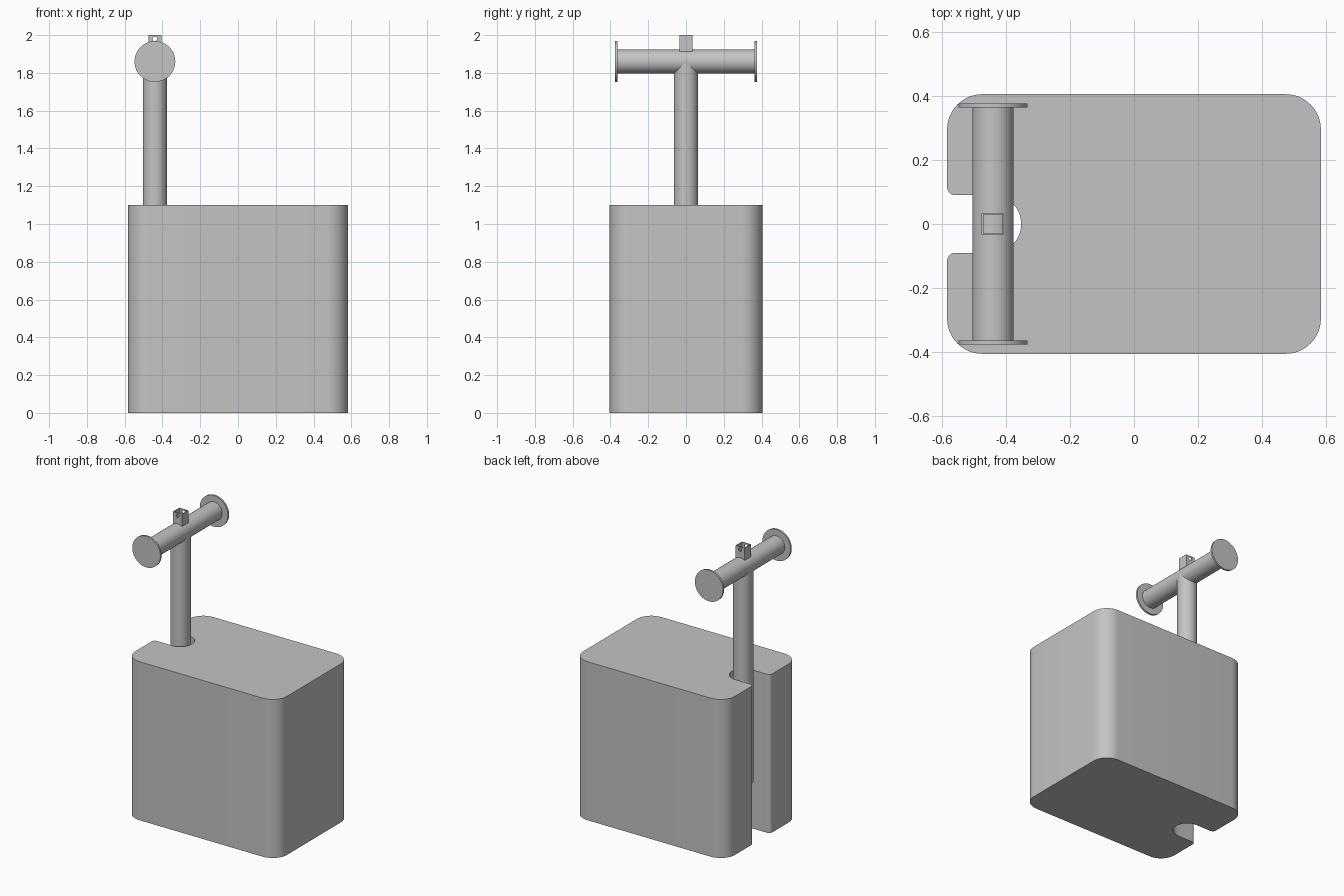
import bpy
import bmesh
from math import pi, radians, tan
from mathutils import Vector, Matrix

cube = bpy.data.objects.get("Cube")
if cube:
    bpy.data.objects.remove(cube, do_unlink=True)

grey = bpy.data.materials.new("plain grey")
grey.use_nodes = True
colour = (0.55, 0.55, 0.55, 1)
grey.diffuse_color = colour
grey.node_tree.nodes["Principled BSDF"].inputs["Base Color"].default_value = colour

POST_X = -0.44   # axis of the post
BAR_Z = 1.86     # axis of the crossbar


def finish(name, bm):
    bmesh.ops.recalc_face_normals(bm, faces=bm.faces)
    mesh = bpy.data.meshes.new(name)
    bm.to_mesh(mesh)
    bm.free()
    mesh.materials.append(grey)
    obj = bpy.data.objects.new(name, mesh)
    bpy.context.collection.objects.link(obj)
    return obj


def smooth(obj):
    bpy.ops.object.select_all(action="DESELECT")
    obj.select_set(True)
    bpy.context.view_layer.objects.active = obj
    bpy.ops.object.shade_smooth_by_angle(angle=radians(30))


def rounded_outline(corners, steps=12):
    """Replace each (x, y, radius) corner with an arc."""
    points = []
    for i, (x, y, r) in enumerate(corners):
        p = Vector((x, y))
        a = (Vector(corners[i - 1][:2]) - p).normalized()
        b = (Vector(corners[(i + 1) % len(corners)][:2]) - p).normalized()
        half = a.angle(b) / 2
        start = p + a * (r / tan(half))
        centre = start + (b - a * a.dot(b)).normalized() * r
        sweep = (start - centre).angle_signed(p + b * (r / tan(half)) - centre)
        for k in range(steps + 1):
            arm = (start - centre).to_3d()
            arm.rotate(Matrix.Rotation(-sweep * k / steps, 3, "Z"))
            points.append(centre + arm.to_2d())
    return points


def prism(name, outline, z0, z1):
    bm = bmesh.new()
    face = bm.faces.new([bm.verts.new((p.x, p.y, z0)) for p in outline])
    top = bmesh.ops.extrude_face_region(bm, geom=[face])["geom"]
    verts = [v for v in top if isinstance(v, bmesh.types.BMVert)]
    bmesh.ops.translate(bm, verts=verts, vec=(0, 0, z1 - z0))
    bmesh.ops.remove_doubles(bm, verts=bm.verts, dist=0.0001)
    return finish(name, bm)


def cylinder(name, radius, length, centre, along_y=False, sides=64):
    bm = bmesh.new()
    turn = Matrix.Rotation(pi / 2 if along_y else 0, 4, "X")
    bmesh.ops.create_cone(bm, cap_ends=True, segments=sides, radius1=radius,
                          radius2=radius, depth=length,
                          matrix=Matrix.Translation(centre) @ turn)
    obj = finish(name, bm)
    smooth(obj)
    return obj


def box(name, size, centre):
    bm = bmesh.new()
    bmesh.ops.create_cube(bm, size=1, matrix=Matrix.Translation(centre)
                          @ Matrix.Diagonal((*size, 1)))
    return finish(name, bm)


def cut(obj, cutter):
    mod = obj.modifiers.new("cut", "BOOLEAN")
    mod.operation = "DIFFERENCE"
    mod.solver = "EXACT"
    mod.object = cutter
    bpy.context.view_layer.objects.active = obj
    bpy.ops.object.modifier_apply(modifier=mod.name)
    bpy.data.objects.remove(cutter, do_unlink=True)


# Rounded block with a round-ended slot through its full height
half = [(0.583, 0.405, 0.11), (-0.583, 0.405, 0.11),
        (-0.583, 0.09, 0.025), (-0.352, 0.09, 0.0899)]
other = [(x, -y, r) for x, y, r in reversed(half)]
block = prism("block", rounded_outline(half + other), 0, 1.1)
smooth(block)

# Post standing in the slot, and the crossbar with end discs
POST_BOTTOM = 0.36
cylinder("post", 0.064, BAR_Z - POST_BOTTOM,
         (POST_X, 0, (BAR_Z + POST_BOTTOM) / 2))
cylinder("crossbar", 0.064, 0.736, (POST_X, 0, BAR_Z), along_y=True)
for name, side in (("front_disc", -1), ("back_disc", 1)):
    cylinder(name, 0.108, 0.013, (POST_X, side * 0.37, BAR_Z), along_y=True)

# Open square socket with a pin hole through its front and back walls
socket = box("socket", (0.07, 0.07, 0.1), (POST_X, 0, 1.95))
cut(socket, box("socket_bore", (0.06, 0.06, 0.2), (POST_X, 0, 1.95)))
cut(socket, cylinder("pin_hole", 0.012, 0.2, (POST_X, 0, 1.98), True, 32))
